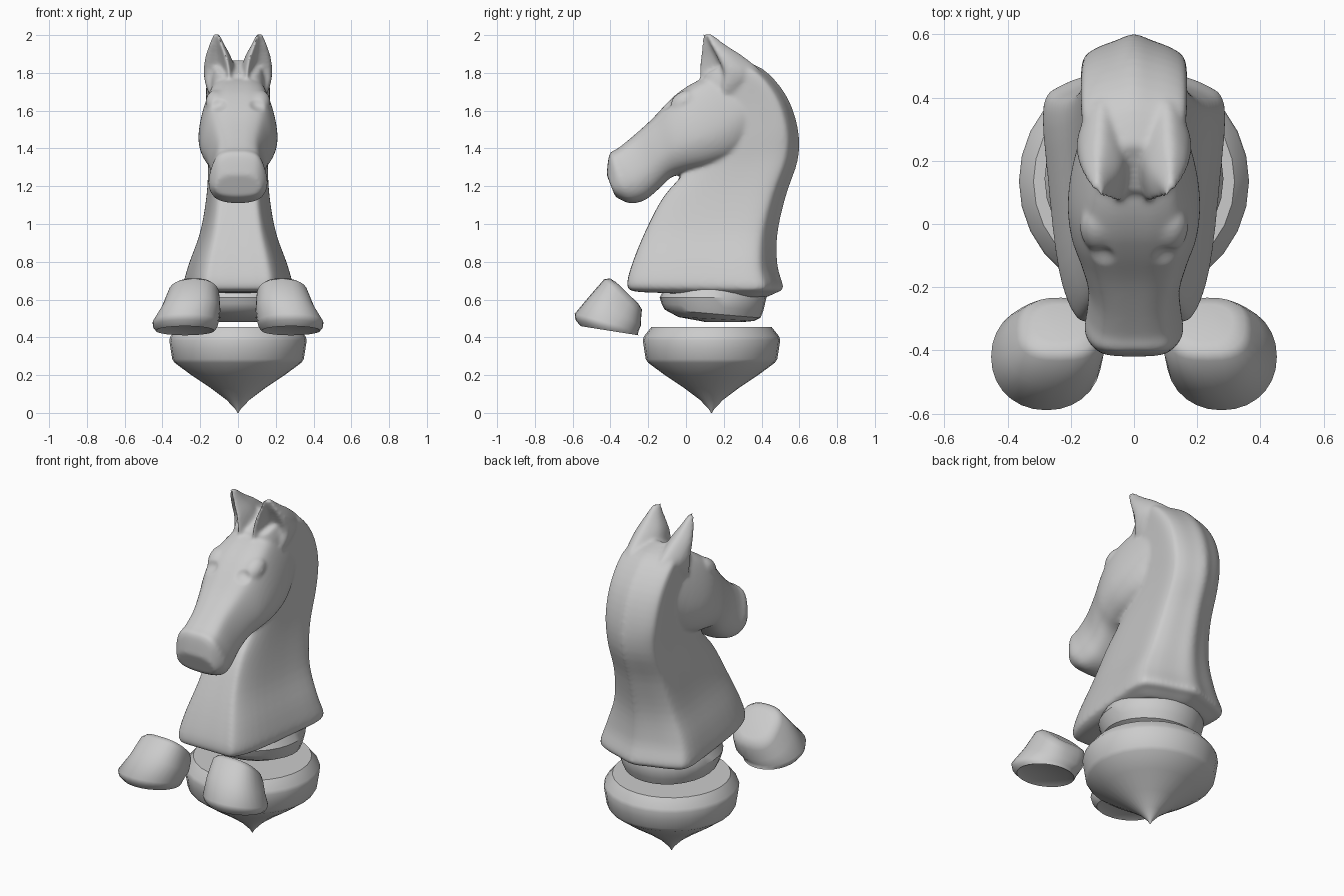
import bpy, bmesh
from math import sin, cos, pi, radians, copysign
from mathutils import Vector as V

if "Cube" in bpy.data.objects:
    bpy.data.objects.remove(bpy.data.objects["Cube"])


def catmull(p, n, closed):
    m, out = len(p), []
    for i in range(m if closed else m - 1):
        a, b, c, d = [p[k % m] if closed else p[max(0, min(m - 1, k))] for k in range(i - 1, i + 3)]
        for s in range(n):
            t = s / n
            out.append(b + ((c - a) * t + (2 * a - 5 * b + 4 * c - d) * t * t
                            + (3 * b - a - 3 * c + d) * t ** 3) * 0.5)
    return out if closed else out + [p[-1]]


def loft(name, rings, n=1, mirror=False):
    """Skin closed rings, capped at both ends; n > 1 smooths through them."""
    if n > 1:
        rings = [catmull(r, n, True) for r in rings]
        rings = list(zip(*[catmull(list(c), n, False) for c in zip(*rings)]))
    bm = bmesh.new()
    for sx in ((1, -1) if mirror else (1,)):
        vs = [[bm.verts.new((p.x * sx, p.y, p.z)) for p in r] for r in rings]
        k = len(vs[0])
        for a, b in zip(vs, vs[1:]):
            for i in range(k):
                bm.faces.new((a[i], a[(i + 1) % k], b[(i + 1) % k], b[i]))
        bm.faces.new(vs[0])
        bm.faces.new(vs[-1])
    bmesh.ops.recalc_face_normals(bm, faces=bm.faces)
    me = bpy.data.meshes.new(name)
    bm.to_mesh(me)
    bm.free()
    ob = bpy.data.objects.new(name, me)
    bpy.context.collection.objects.link(ob)
    return ob


def slice_ring(ay, az, by, bz, w, shape):
    """Symmetric section between points a and b of the side outline."""
    half = [V((w * k, ay + (by - ay) * t, az + (bz - az) * t)) for t, k in shape]
    return half + [V((-p.x, p.y, p.z)) for p in half[-2:0:-1]]


def circle(x, y, z, r, tilt=0, square=1, n=28):
    """Tilted ring; square below 1 fattens the corners."""
    t, ring = radians(tilt), []
    for i in range(n):
        c, s = [copysign(abs(f) ** square, f) * r for f in (cos(2 * pi * i / n), sin(2 * pi * i / n))]
        ring.append(V((x + c, y + s * cos(t), z + s * sin(t))))
    return ring


def activate(obs):
    bpy.ops.object.select_all(action='DESELECT')
    for o in obs:
        o.select_set(True)
    bpy.context.view_layer.objects.active = obs[0]


# Neck: front point, back point, half width
neck_shape = [(0, 0), (0, .4), (.02, .64), (.2, .83), (.55, .95), (.83, 1), (.91, .8), (.965, .35), (1, 0)]
neck = loft("horse_bust", [slice_ring(*s, neck_shape) for s in [
    (-.12, .635, .42, .61, .21), (-.28, .645, .475, .635, .255), (-.31, .685, .515, .665, .288),
    (-.28, .80, .485, .78, .26), (-.21, .97, .485, .95, .20), (-.12, 1.14, .53, 1.15, .166),
    (.0, 1.28, .595, 1.35, .157), (.1, 1.42, .59, 1.52, .165), (.12, 1.58, .525, 1.69, .168),
    (.1, 1.72, .40, 1.825, .163), (.1, 1.79, .25, 1.87, .13)]], 4)

# Head: top point, jaw point, half width
head_shape = [(0, 0), (.01, .4), (.1, .74), (.4, .97), (.7, 1), (.93, .7), (1, 0)]
head = loft("head", [slice_ring(*s, head_shape) for s in [
    (.28, 1.83, .48, 1.58, .12), (.09, 1.77, .29, 1.37, .183), (-.02, 1.71, .14, 1.30, .205),
    (-.095, 1.645, .0, 1.27, .195), (-.185, 1.55, -.08, 1.245, .165), (-.28, 1.465, -.15, 1.18, .142),
    (-.36, 1.40, -.22, 1.125, .146), (-.405, 1.37, -.30, 1.11, .153), (-.42, 1.26, -.375, 1.145, .12)]], 4)


# Ears: sections hollowed on the outer front side (z, inner x, outer x, front y, back y)
def ear_ring(z, xi, xo, yf, yb):
    xc, d = (xi + xo) / 2, yb - yf
    return [V((x, yf + f * d, z)) for x, f in [
        (xi + .2 * (xo - xi), 0), (xc, .36), (xo, .42), (xo - .004, .72), (xc, 1), (xi, .5)]]


ears = loft("ears", [ear_ring(*e) for e in [
    (1.62, .04, .12, .09, .28), (1.72, .02, .160, .075, .36), (1.80, .015, .174, .068, .40),
    (1.88, .035, .168, .072, .315), (1.95, .072, .150, .080, .21), (2.005, .098, .132, .085, .14)]], 4, True)

# Brow ridges, mostly sunk in the head
brows = []
for sx in (1, -1):
    bpy.ops.mesh.primitive_uv_sphere_add(radius=1, location=(sx * .118, -.015, 1.648),
                                         rotation=(.7, sx * .5, sx * .3))
    brows.append(bpy.context.object)
    brows[-1].scale = (.055, .08, .05)

# Fuse into one sculpted bust
activate([neck, head, ears] + brows)
bpy.ops.object.join()
m = neck.modifiers.new("fuse", 'REMESH')
m.mode, m.voxel_size = 'VOXEL', .0095
bpy.ops.object.modifier_apply(modifier=m.name)
m = neck.modifiers.new("soften", 'SMOOTH')
m.factor, m.iterations = .5, 14
bpy.ops.object.modifier_apply(modifier=m.name)

# Eye hollows
for sx in (1, -1):
    eye = V((sx * .1, -.095, 1.625))
    for v in neck.data.vertices:
        d = (v.co - eye).length / .05
        if d < 1:
            v.co += V((-sx * .4, .8, -.2)) * .016 * (1 - d * d) ** 2

# Collar under the bust
collar = loft("collar", [circle(0, *c) for c in [
    (.145, .66, .26), (.143, .61, .283), (.14, .56, .27, -4), (.14, .525, .255, -5),
    (.16, .497, .2, -3), (.2, .48, .09)]])

# Floating base with a pointed underside (z, radius)
base = loft("pointed_base", [circle(0, .135, z, r) for z, r in [
    (0, .002), (.02, .014), (.07, .062), (.13, .142), (.2, .247), (.265, .335), (.285, .348),
    (.34, .357), (.385, .364), (.405, .358), (.455, .318)]])

# Hooves, squarer at the top
hooves = loft("hooves", [circle(*c) for c in [
    (.232, -.312, .636, .08, -44, .8), (.232, -.318, .630, .118, -44, .75),
    (.235, -.335, .612, .137, -44, .75), (.25, -.375, .54, .157, -30, .85),
    (.277, -.420, .48, .175, -15, .95), (.28, -.420, .455, .17, -13),
    (.28, -.405, .435, .155, -9), (.28, -.40, .45, .12, -10)]], 1, True)

for o, a in ((neck, 60), (collar, 38), (base, 38), (hooves, 50)):
    activate([o])
    bpy.ops.object.shade_smooth_by_angle(angle=radians(a))
